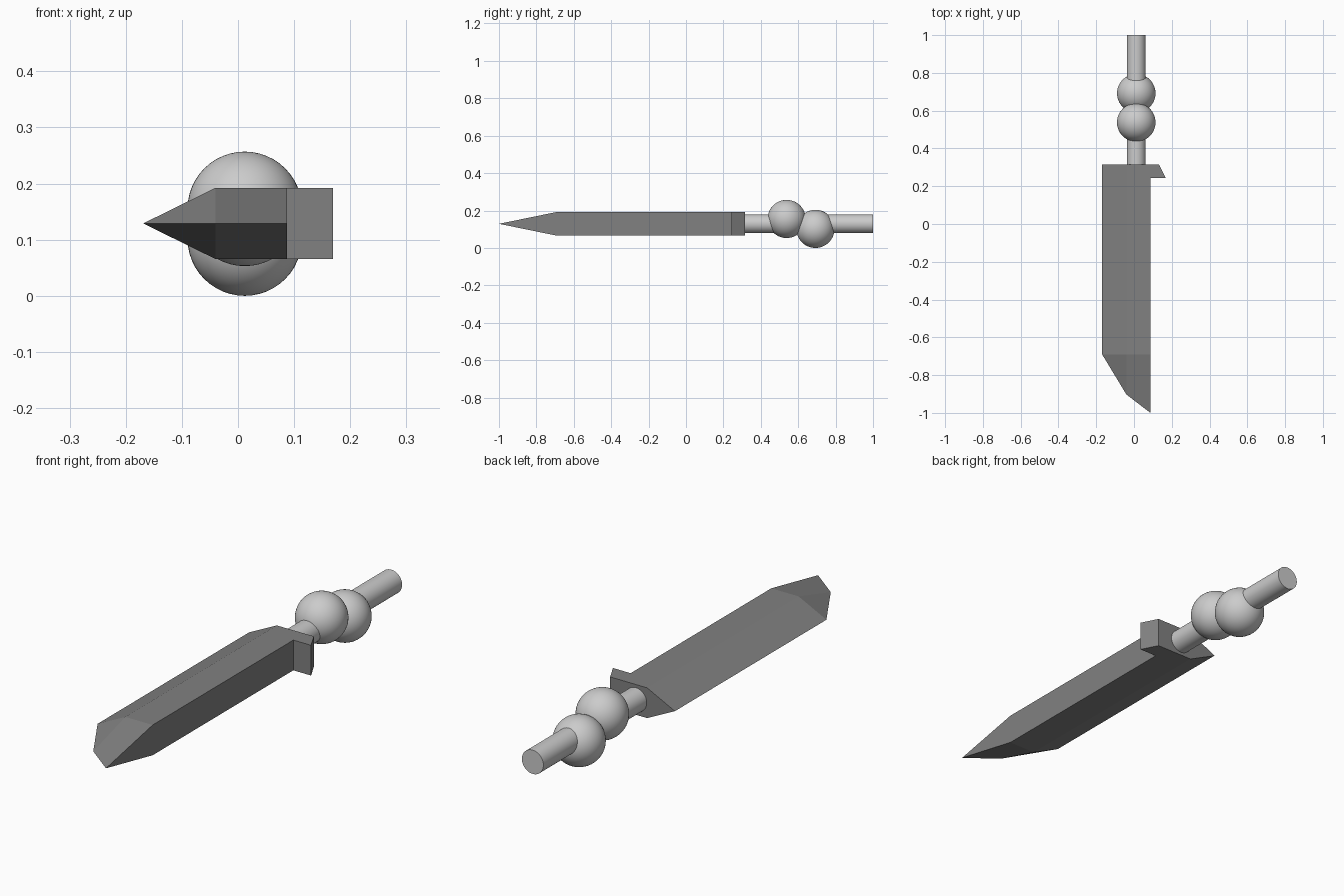
import bpy, bmesh
from math import radians

if "Cube" in bpy.data.objects:
    bpy.data.objects.remove(bpy.data.objects["Cube"])

ZC, HALF = 0.129, 0.0635      # blade mid-plane height and half thickness
BACK = 0.315                  # rear face of blade and guard
AXIS_X = 0.012                # handle axis


def make_material(name, grey):
    mat = bpy.data.materials.new(name)
    mat.diffuse_color = (grey, grey, grey, 1)
    mat.use_nodes = True
    mat.node_tree.nodes["Principled BSDF"].inputs["Base Color"].default_value = mat.diffuse_color
    return mat


dark_grey = make_material("dark_grey", 0.22)
mid_grey = make_material("mid_grey", 0.6)


def make_object(name, verts, faces):
    mesh = bpy.data.meshes.new(name)
    bm = bmesh.new()
    vs = [bm.verts.new(v) for v in verts]
    for f in faces:
        bm.faces.new([vs[i] for i in f])
    bmesh.ops.recalc_face_normals(bm, faces=bm.faces)
    bm.to_mesh(mesh)
    bm.free()
    mesh.materials.append(dark_grey)
    obj = bpy.data.objects.new(name, mesh)
    bpy.context.collection.objects.link(obj)
    return obj


def finish_round(name):
    obj = bpy.context.object
    obj.name = name
    obj.data.materials.append(mid_grey)
    bpy.ops.object.shade_smooth_by_angle(angle=radians(30))


# Blade: single-edged five-sided section, with a faceted chisel tip
section = [(-0.169, 0), (-0.04, HALF), (0.087, HALF), (0.087, -HALF), (-0.04, -HALF)]
verts = [(x, y, ZC + z) for y in (BACK, -0.69) for x, z in section]
verts += [(-0.04, -0.903, ZC), (0.087, -1.0, ZC)]
n = len(section)
faces = [tuple(range(n))]
faces += [(i, (i + 1) % n, (i + 1) % n + n, i + n) for i in range(n)]
faces += [(5, 6, 10), (6, 7, 11, 10), (7, 8, 11), (8, 9, 10, 11), (9, 5, 10)]
make_object("blade", verts, faces)

# Guard: small slanted hook on the spine side
outline = [(0.087, 0.243), (0.169, 0.243), (0.132, BACK), (0.087, BACK)]
verts = [(x, y, ZC + s * HALF) for s in (-1, 1) for x, y in outline]
faces = [(0, 1, 2, 3), (4, 5, 6, 7)]
faces += [(i, (i + 1) % 4, (i + 1) % 4 + 4, i + 4) for i in range(4)]
make_object("guard", verts, faces)

# Handle rod
start, end = BACK - 0.01, 1.0
bpy.ops.mesh.primitive_cylinder_add(vertices=48, radius=0.05, depth=end - start,
                                    location=(AXIS_X, (start + end) / 2, ZC),
                                    rotation=(radians(90), 0, 0))
finish_round("handle")

# Two staggered grip balls
for name, y, z in (("front_grip_ball", 0.538, 0.155), ("rear_grip_ball", 0.692, 0.102)):
    bpy.ops.mesh.primitive_uv_sphere_add(segments=48, ring_count=24, radius=0.102,
                                         location=(AXIS_X, y, z))
    finish_round(name)
